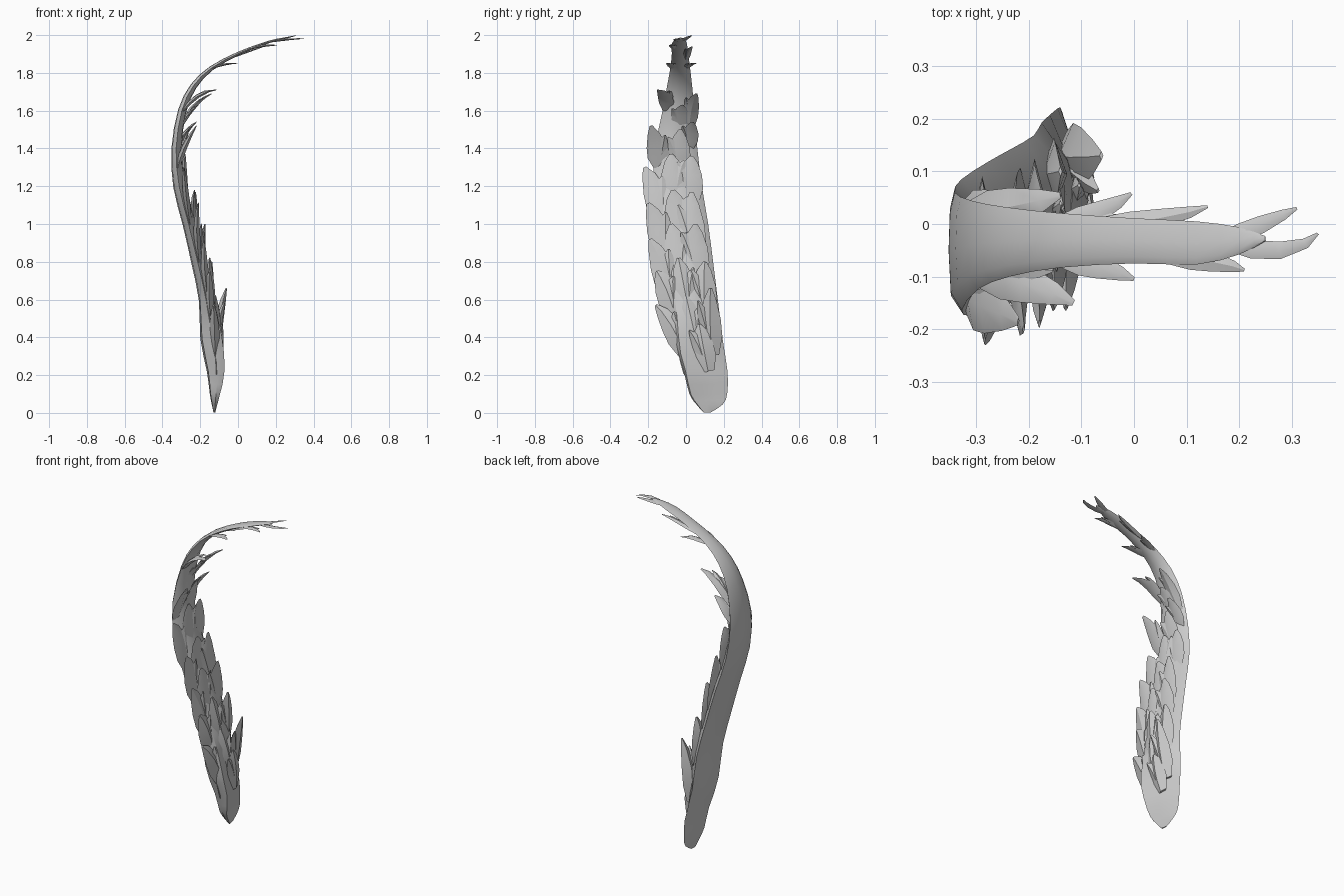
import bpy, bmesh, math
from mathutils import Vector

cube = bpy.data.objects.get("Cube")
if cube:
    bpy.data.objects.remove(cube)

grey = bpy.data.materials.new("plain grey")
grey.use_nodes = True
COLOUR = (0.6, 0.6, 0.6, 1)
grey.diffuse_color = COLOUR
grey.node_tree.nodes["Principled BSDF"].inputs["Base Color"].default_value = COLOUR

# Spine stations: x, y, z, half width, thickness
SPINE = [
    (-.125, .112, .003, .02, .01), (-.124, .125, .045, .07, .03),
    (-.122, .118, .1, .1, .055), (-.117, .104, .22, .116, .095),
    (-.14, .063, .4, .13, .12),
    (-.165, .027, .6, .142, .085), (-.21, .002, .8, .142, .075),
    (-.258, -.022, 1.0, .14, .07), (-.308, -.045, 1.2, .13, .07),
    (-.325, -.052, 1.4, .112, .055), (-.295, -.04, 1.6, .084, .045),
    (-.235, -.034, 1.73, .066, .035), (-.14, -.031, 1.825, .052, .025),
    (0, -.032, 1.902, .043, .018), (.12, -.036, 1.949, .041, .014),
    (.2, -.032, 1.974, .026, .012), (.25, -.028, 1.984, .005, .006),
]
SIDE = Vector((0, 1, 0))


def smooth_path(rows, steps):
    """Catmull-Rom samples through rows of values."""
    out = []
    for i in range(len(rows) - 1):
        a, b = rows[max(i - 1, 0)], rows[i]
        c, d = rows[i + 1], rows[min(i + 2, len(rows) - 1)]
        for k in range(steps):
            t = k / steps
            out.append([q + t * ((r - p) + t * (2*p - 5*q + 4*r - s + t * (3*q - p - 3*r + s))) / 2
                        for p, q, r, s in zip(a, b, c, d)])
    return out + [list(rows[-1])]


def make_object(name, bm):
    bmesh.ops.recalc_face_normals(bm, faces=bm.faces)
    mesh = bpy.data.meshes.new(name)
    bm.to_mesh(mesh)
    bm.free()
    mesh.materials.append(grey)
    ob = bpy.data.objects.new(name, mesh)
    bpy.context.collection.objects.link(ob)
    bpy.ops.object.select_all(action="DESELECT")
    ob.select_set(True)
    bpy.context.view_layer.objects.active = ob
    bpy.ops.object.shade_smooth_by_angle(angle=math.radians(32))


def loft(bm, rings):
    rows = [[bm.verts.new(p) for p in ring] for ring in rings]
    for a, b in zip(rows, rows[1:]):
        for i in range(len(a)):
            j = (i + 1) % len(a)
            bm.faces.new((a[i], a[j], b[j], b[i]))
    bm.faces.new(rows[0])
    bm.faces.new(rows[-1])


samples = smooth_path(SPINE, 2)
points = [Vector(s[:3]) for s in samples]


def frame(i):
    """Tangent and inward normal at a spine sample."""
    t = points[min(i + 1, len(points) - 1)] - points[max(i - 1, 0)]
    t.y = 0
    t.normalize()
    return t, SIDE.cross(t)


# Main blade: a flat-faced wedge at the foot, blending to a ridged blade
FOOT = [(-1, .1), (-.9, -.42), (0, -.5), (.6, -.42),
        (1, -.3), (.4, 0), (-.2, .22), (-.92, .48)]
UPPER = [(-1, -.05), (-.7, -.43), (0, -.5), (.65, -.46),
         (1, -.3), (.6, .3), (0, .5), (-.6, .42)]
bm = bmesh.new()
rings = []
for p, s, i in zip(points, samples, range(len(points))):
    n = frame(i)[1]
    mix = max(0, min(1, (p.z - .3) / .25))
    section = [Vector(a).lerp(Vector(b), mix) for a, b in zip(FOOT, UPPER)]
    rings.append([p + SIDE * (q.x * s[3]) + n * (q.y * s[4]) for q in section])
loft(bm, rings)
make_object("blade", bm)


def prong(bm, root, bend, tip, across, width, thick):
    """Curved tapering scale along a quadratic path, diamond in section."""
    rings = []
    for t, taper in ((0, .6), (.25, 1), (.5, .92), (.8, .55), (1, .14)):
        p = root * (1 - t) ** 2 + bend * (2 * t * (1 - t)) + tip * t * t
        d = (bend - root) * (1 - t) + (tip - bend) * t
        s = (across - d * (across.dot(d) / d.length_squared)).normalized()
        n = s.cross(d).normalized()
        w, h = width * taper, thick * taper
        rings.append([p - s * w, p + n * h, p + s * w, p - n * h])
    loft(bm, rings)


def add_scales(name, tips, breadth, lift, spread):
    bm = bmesh.new()
    for tip in map(Vector, tips):
        near = min(range(len(points)), key=lambda i: (points[i] - tip).length)
        back, reach = near, 0
        while back > 1 and reach < .09 + samples[near][3]:
            reach += (points[back] - points[back - 1]).length
            back -= 1
        half, thick = samples[back][3:]
        n = frame(back)[1]
        u = (tip.y - points[near].y) / samples[near][3] * spread
        u = max(-spread, min(spread, u))
        root = points[back] + SIDE * (u * half) + n * (thick * (lift - .4 * max(u, 0)))
        # Hug the blade for half the length, then flick out to the tip
        mid = (back + near + 1) // 2
        bend = (points[mid] + SIDE * (u * samples[mid][3] * 1.15)
                + frame(mid)[1] * (samples[mid][4] * (lift + .2)))
        bend = bend.lerp(root.lerp(tip, .6), .35)
        width = half * breadth
        prong(bm, root, bend, tip, SIDE, width, max(.006, thick * .24))
        # Shorter second point, giving the tip its fork
        turn = -1 if u > 0 else 1
        fork = bend.lerp(tip, .55) + SIDE * (turn * width) + n * (thick * .12)
        prong(bm, root, bend + SIDE * (turn * width * .4), fork, SIDE,
              width * .6, max(.005, thick * .18))
    make_object(name, bm)


# Hooked scales down the front edge
add_scales("front_edge_scales", [
    (-.14, -.03, .4), (-.13, -.16, .57), (-.15, -.155, .75), (-.18, -.19, .92),
    (-.21, -.2, 1.11), (-.285, -.22, 1.3), (-.22, -.185, 1.52),
    (-.115, -.15, 1.71), (0, -.105, 1.85), (.21, -.088, 1.945)], .48, .05, .7)

# Smaller scales near the top of the back edge
add_scales("back_edge_scales", [
    (-.22, .035, 1.54), (-.14, .055, 1.69), (-.005, .058, 1.85),
    (.14, .033, 1.94)], .42, .2, .65)

# Broad overlapping scales on the inner face
add_scales("inner_scales", [
    (-.085, .07, .47), (-.062, .13, .66), (-.12, .0, .62),
    (-.14, .1, .8), (-.15, -.04, .82), (-.175, .05, 1.0), (-.195, -.08, 1.0),
    (-.225, .03, 1.17), (-.23, -.07, 1.18), (-.28, .03, 1.36),
    (-.28, -.08, 1.37), (-.26, -.03, 1.5), (-.21, -.02, 1.63)], .5, .15, .6)

# Split end of the blade
bm = bmesh.new()
start = Vector((.16, -.033, 1.963))
for bend, tip in (((.25, .0, 1.985), (.31, .03, 1.998)),
                  ((.3, -.075, 1.985), (.35, -.018, 1.98))):
    prong(bm, start, Vector(bend), Vector(tip), SIDE, .018, .005)
make_object("split_tip", bm)
